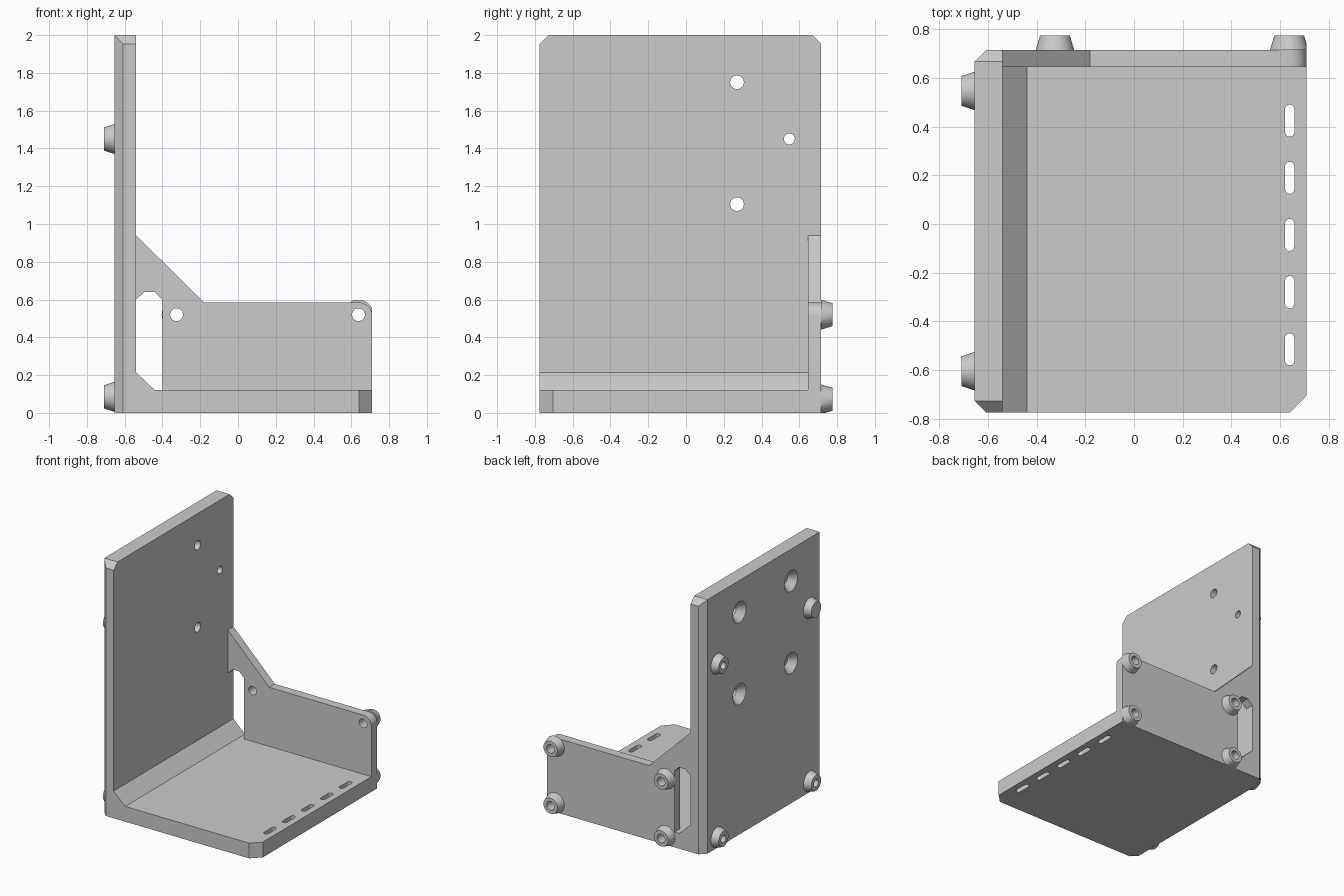
import bpy, bmesh
from math import sin, cos, pi
from mathutils import Vector

if "Cube" in bpy.data.objects:
    bpy.data.objects.remove(bpy.data.objects["Cube"], do_unlink=True)

grey = bpy.data.materials.new("plain grey")
grey.use_nodes = True
grey.diffuse_color = (0.6, 0.6, 0.6, 1)
grey.node_tree.nodes["Principled BSDF"].inputs["Base Color"].default_value = (0.6, 0.6, 0.6, 1)


def make(name, bm):
    bmesh.ops.recalc_face_normals(bm, faces=bm.faces)
    me = bpy.data.meshes.new(name)
    bm.to_mesh(me)
    bm.free()
    me.materials.append(grey)
    ob = bpy.data.objects.new(name, me)
    bpy.context.collection.objects.link(ob)
    return ob


def prism(name, pts, axis, lo, hi):
    """Extrude a 2D outline along an axis; outline uses the other two axes in order."""
    def place(p, d):
        v = list(p)
        v.insert("xyz".index(axis), d)
        return v
    bm = bmesh.new()
    a = [bm.verts.new(place(p, lo)) for p in pts]
    b = [bm.verts.new(place(p, hi)) for p in pts]
    bm.faces.new(a)
    bm.faces.new(b)
    for i in range(len(pts)):
        j = (i + 1) % len(pts)
        bm.faces.new((a[i], a[j], b[j], b[i]))
    return make(name, bm)


def cone(name, start, end, r1, r2=None):
    start, end = Vector(start), Vector(end)
    d = end - start
    bm = bmesh.new()
    bmesh.ops.create_cone(bm, cap_ends=True, segments=40, radius1=r1,
                          radius2=r1 if r2 is None else r2, depth=d.length)
    m = d.to_track_quat('Z', 'Y').to_matrix().to_4x4()
    m.translation = (start + end) / 2
    bm.transform(m)
    return make(name, bm)


def combine(ob, other, op, keep=False):
    mod = ob.modifiers.new("bool", 'BOOLEAN')
    mod.operation, mod.object, mod.solver = op, other, 'EXACT'
    bpy.context.view_layer.update()
    dg = bpy.context.evaluated_depsgraph_get()
    me = bpy.data.meshes.new_from_object(ob.evaluated_get(dg))
    ob.modifiers.clear()
    ob.data = me
    if not keep:
        bpy.data.objects.remove(other, do_unlink=True)


def arc(cx, cy, r, a0, a1, n=10):
    return [(cx + r * cos(a0 + (a1 - a0) * i / n), cy + r * sin(a0 + (a1 - a0) * i / n))
            for i in range(n + 1)]


# Main extents
L, R, F, B = -0.655, 0.71, -0.775, 0.715
INNER, FLOOR, C = -0.54, 0.12, 0.047

# Upright plate with chamfered top corners and outer vertical edges
bracket = prism("angle_bracket", [(F, 0), (B, 0), (B, 2 - C), (B - C, 2), (F + C, 2), (F, 2 - C)],
                'x', L, INNER)
combine(bracket, prism("edge_trim", [(L, F + C), (L + C, F), (0, F), (0, B), (L + C, B), (L, B - C)],
                       'z', -0.1, 2.1), 'INTERSECT')

# Base plate with one clipped front corner
combine(bracket, prism("base_plate", [(-0.6, F), (R - 0.07, F), (R, F + 0.07), (R, B), (-0.6, B)],
                       'z', 0, FLOOR), 'UNION')

# Sloped fillet along the inside corner
combine(bracket, prism("corner_fillet", [(-0.6, 0.05), (-0.44, 0.05), (-0.44, FLOOR),
                                         (INNER, 0.215), (-0.6, 0.215)], 'y', F, B), 'UNION')

# Rear wall with gusset, rounded corner and an opening beside the upright
wall = [(-0.6, 0.6), (INNER, 0.6), (-0.495, 0.64), (-0.44, 0.64), (-0.4, 0.6), (-0.4, 0.05), (R, 0.05)]
wall += arc(R - 0.07, 0.515, 0.07, 0, pi / 2) + [(-0.18, 0.585), (INNER, 0.94), (-0.6, 0.94)]
combine(bracket, prism("rear_wall", wall, 'y', 0.645, B), 'UNION')

# Countersunk holes: four in the base, four in the upright
cutters = []
for x in (-0.295, 0.345):
    for y in (-0.36, 0.275):
        cutters += [cone("hole", (x, y, -0.1), (x, y, 0.3), 0.035),
                    cone("sink", (x, y, FLOOR + 0.01), (x, y, FLOOR - 0.055), 0.091, 0.034)]
for y in (-0.37, 0.27):
    for z in (1.105, 1.75):
        cutters += [cone("hole", (L - 0.1, y, z), (INNER + 0.1, y, z), 0.036),
                    cone("sink", (L - 0.01, y, z), (L + 0.055, y, z), 0.091, 0.035)]

# Small plain holes and a row of slots in the base
for x in (-0.335, 0.51):
    for y in (-0.49, 0.355):
        cutters.append(cone("hole", (x, y, -0.1), (x, y, 0.3), 0.03))
for i in range(5):
    y = 0.425 - 0.235 * i
    slot = arc(0.64, y + 0.047, 0.019, 0, pi) + arc(0.64, y - 0.047, 0.019, pi, 2 * pi)
    cutters.append(prism("slot", slot, 'z', -0.1, 0.3))
for c in cutters:
    combine(bracket, c, 'DIFFERENCE')

# Tapered bosses with screw holes; the lower holes are blind
bosses = []


def boss(name, base, tip, drill_end, r):
    ob = cone(name, base, tip, 0.079, 0.061)
    tip, end = Vector(tip), Vector(drill_end)
    drill = cone("drill", tip + (tip - end).normalized() * 0.05, end, r)
    combine(ob, drill, 'DIFFERENCE', keep=True)
    combine(bracket, drill, 'DIFFERENCE')
    bosses.append(ob)
    return ob


for y, side in ((-0.605, "front"), (0.547, "rear")):
    for z, level, end in ((0.085, "lower", -0.55), (1.45, "upper", -0.4)):
        boss(f"{level}_{side}_upright_boss", (L, y, z), (-0.71, y, z), (end, y, z), 0.029)
for x, side in ((-0.325, "right"), (0.638, "left")):
    for z, level, end in ((0.072, "lower", 0.6), (0.52, "upper", 0.55)):
        ob = boss(f"{level}_{side}_wall_boss", (x, B, z), (x, 0.775, z), (x, end, z), 0.034)
        # Trim flush with the outer end and the underside
        combine(ob, prism("trim", [(-1, 0), (R, 0), (R, 1), (-1, 1)], 'y', 0.5, 1), 'INTERSECT')

# Merge coplanar seams, then shade curved walls smooth
for ob in [bracket] + bosses:
    bm = bmesh.new()
    bm.from_mesh(ob.data)
    bmesh.ops.remove_doubles(bm, verts=bm.verts, dist=0.0001)
    bmesh.ops.dissolve_limit(bm, angle_limit=0.01, verts=bm.verts, edges=bm.edges)
    bm.to_mesh(ob.data)
    bm.free()
    ob.data.materials.clear()
    ob.data.materials.append(grey)
    for o in bpy.context.selected_objects:
        o.select_set(False)
    ob.select_set(True)
    bpy.context.view_layer.objects.active = ob
    bpy.ops.object.shade_smooth_by_angle(angle=0.5)
